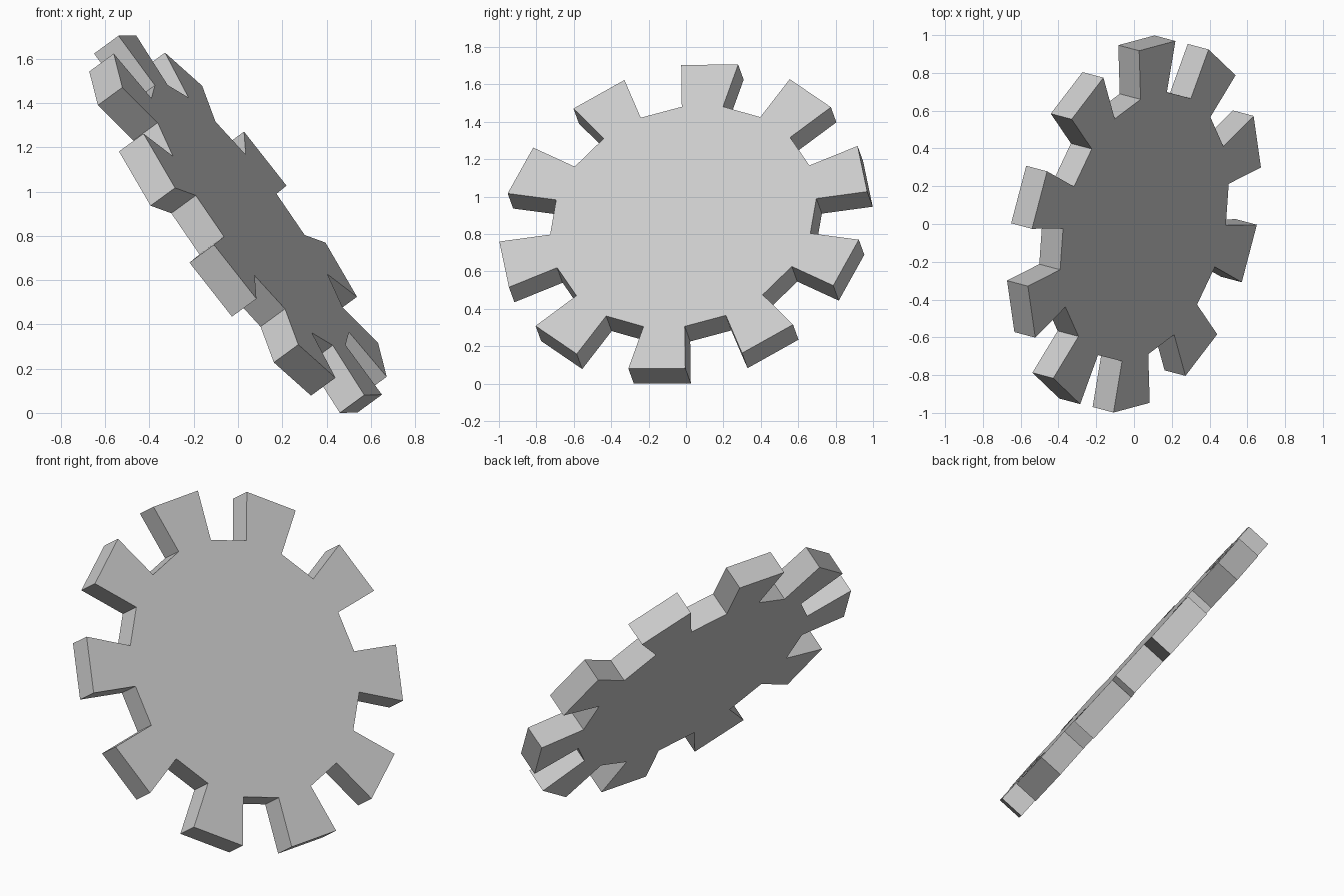
import bpy, bmesh
from math import cos, sin, radians
from mathutils import Vector, Matrix

if "Cube" in bpy.data.objects:
    bpy.data.objects.remove(bpy.data.objects["Cube"])

TEETH = 10
R_TIP, R_ROOT, THICK = 1.006, 0.728, 0.14
STEP = 360 / (TEETH * 2)

# flat gear outline: square wave between tip and root radius, first tooth centred on +X
bm = bmesh.new()
outline = []
for i in range(TEETH * 2):
    r = R_ROOT if i % 2 else R_TIP
    for side in (-0.5, 0.5):
        a = radians((i + side) * STEP)
        outline.append(bm.verts.new((r * cos(a), r * sin(a), -THICK / 2)))
face = bm.faces.new(outline)

# thicken the outline into a solid wheel
ext = bmesh.ops.extrude_face_region(bm, geom=[face])
top = [v for v in ext["geom"] if isinstance(v, bmesh.types.BMVert)]
bmesh.ops.translate(bm, verts=top, vec=(0, 0, THICK))
bmesh.ops.recalc_face_normals(bm, faces=bm.faces)

# tilt: wheel axis points right, slightly forward and up
axis = Vector((0.79, -0.21, 0.577)).normalized()
tooth = Vector((-0.55, 0.14, 0.81))
u = (tooth - axis * tooth.dot(axis)).normalized()
v = axis.cross(u)
bm.transform(Matrix((u, v, axis)).transposed().to_4x4())

# stand on the ground
low = min(p.co.z for p in bm.verts)
bmesh.ops.translate(bm, verts=bm.verts, vec=(0, 0, -low))

mesh = bpy.data.meshes.new("gear_wheel")
bm.to_mesh(mesh)
bm.free()
bpy.context.collection.objects.link(bpy.data.objects.new("gear_wheel", mesh))
